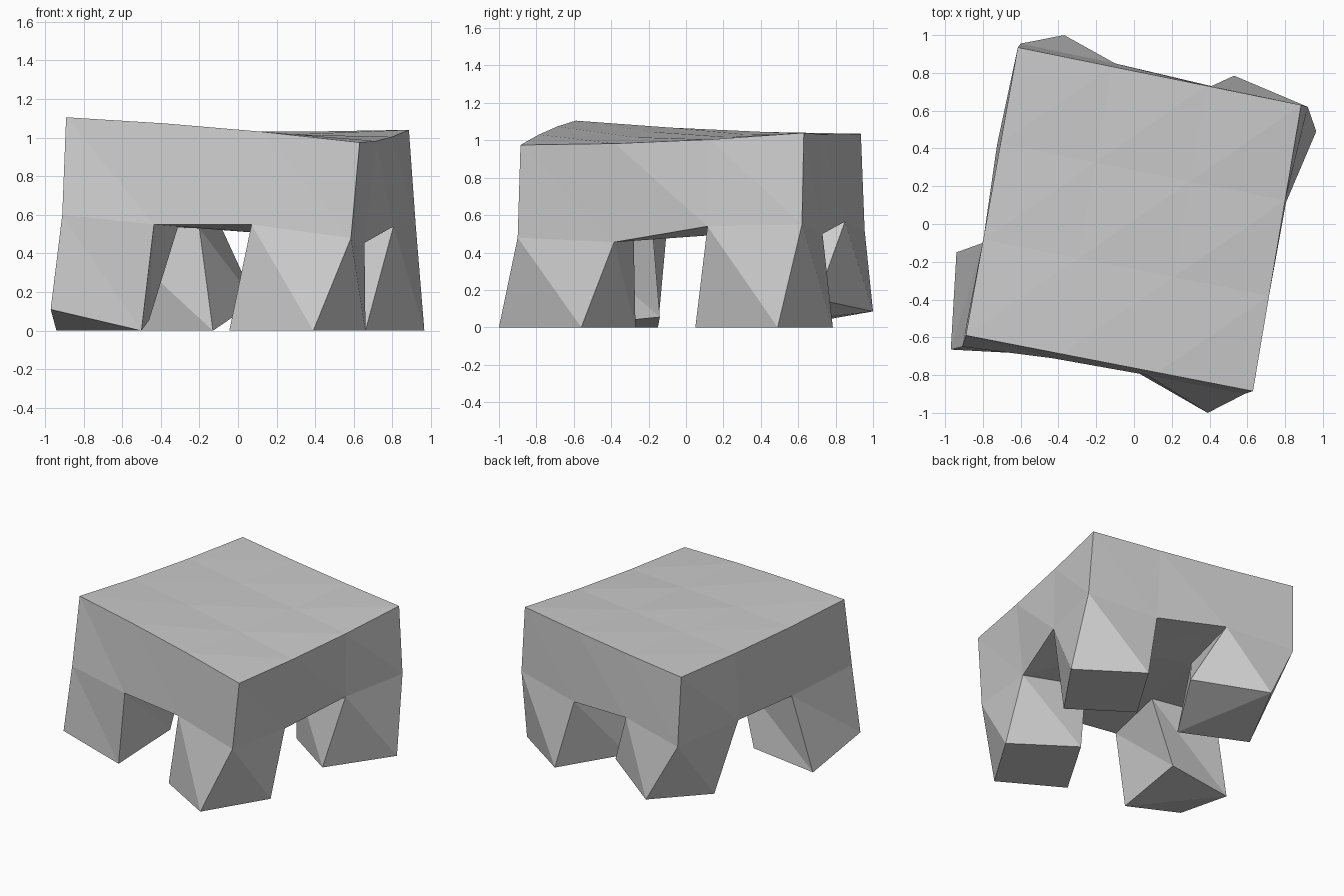
import bpy
import bmesh
from mathutils import Vector

cube = bpy.data.objects.get("Cube")
if cube:
    bpy.data.objects.remove(cube, do_unlink=True)

# One matte grey for the whole table
grey = bpy.data.materials.new("plain_grey")
grey.use_nodes = True
colour = (0.6, 0.6, 0.6, 1)
grey.diffuse_color = colour
grey.node_tree.nodes["Principled BSDF"].inputs["Base Color"].default_value = colour


def build(name, quads):
    """Make a flat-shaded object; each quad splits from its first to third corner."""
    bm = bmesh.new()
    for a, b, c, d in quads:
        for tri in ((a, b, c), (a, c, d)):
            bm.faces.new([bm.verts.new(p) for p in tri])
    bmesh.ops.remove_doubles(bm, verts=bm.verts, dist=0.0001)
    mesh = bpy.data.meshes.new(name)
    bm.to_mesh(mesh)
    bm.free()
    mesh.materials.append(grey)
    obj = bpy.data.objects.new(name, mesh)
    bpy.context.collection.objects.link(obj)
    return obj


# Top surface: a skewed patch between four corners, slightly bowed
front_left, front_right = Vector((-.89, -.59, 1.105)), Vector((.63, -.885, .975))
back_left, back_right = Vector((-.615, .935, 1.035)), Vector((.885, .63, 1.04))


def top_point(i, j):
    u, v = i / 3, j / 3
    p = front_left.lerp(front_right, u).lerp(back_left.lerp(back_right, u), v)
    p.z += 4.5 * u * (1 - u) * (.012 - .019 * v) - .063 * v * (1 - v)
    return p


# Uneven lower rim, four rows from front to back
rim = [
    [(-.91, -.65, .6), (-.435, -.71, .55), (.07, -.8, .55), (.585, -.9, .48)],
    [(-.8, -.1, .55), (-.31, -.18, .54), (.19, -.28, .5), (.655, -.385, .455)],
    [(-.725, .42, .55), (-.2, .36, .53), (.31, .24, .5), (.805, .115, .54)],
    [(-.6, .955, .52), (-.1, .85, .565), (.41, .73, .5), (.92, .62, .55)],
]


def rim_point(i, j):
    return rim[j][i]


def cell(point, i, j):
    """Corners of one grid cell, counter-clockwise from above."""
    return [point(i, j), point(i + 1, j), point(i + 1, j + 1), point(i, j + 1)]


# Tabletop: top patch, apron around the edge, cross-shaped underside
cells = [(i, j) for i in range(3) for j in range(3)]
quads = [cell(top_point, i, j) for i, j in cells]
quads += [cell(rim_point, i, j)[::-1] for i, j in cells if i == 1 or j == 1]
border = [(i, 0) for i in range(3)] + [(3, j) for j in range(3)]
border += [(3 - i, 3) for i in range(3)] + [(0, 3 - j) for j in range(3)]
for a, b in zip(border, border[1:] + border[:1]):
    quads.append((top_point(*a), rim_point(*a), rim_point(*b), top_point(*b)))
build("tabletop", quads)

# Legs: each twists from a corner cell of the rim down to its foot
feet = {
    "front_right_leg": (0, 0, [(-.97, -.665, .11), (-.5, -.69, 0), (-.46, -.14, .055), (-.94, -.15, 0)]),
    "front_left_leg": (2, 0, [(-.045, -.75, 0), (.39, -1, 0), (.66, -.56, 0), (.24, -.27, 0)]),
    "back_left_leg": (2, 2, [(.25, .33, 0), (.66, .05, 0), (.965, .49, 0), (.53, .785, 0)]),
    "back_right_leg": (0, 2, [(-.59, .51, 0), (-.13, .3, 0), (.09, .7, .15), (-.37, 1, .085)]),
}
for name, (i, j, foot) in feet.items():
    upper = cell(rim_point, i, j)
    sides = [(upper[k - 1], foot[k - 1], foot[k], upper[k]) for k in range(4)]
    sole = (foot[3], foot[2], foot[1], foot[0])
    build(name, sides + [sole])
